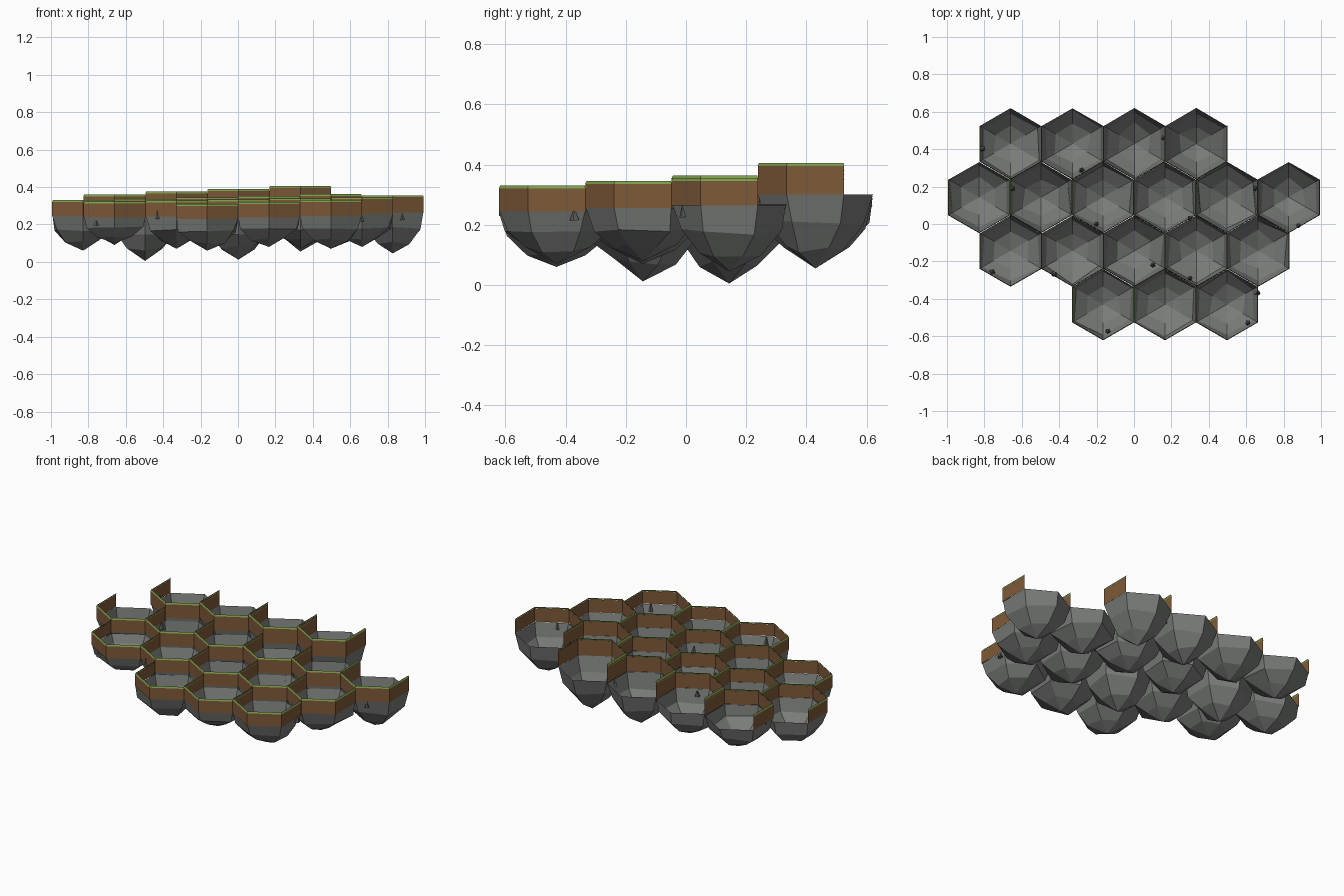
import bpy, bmesh, random
from math import sin, cos, pi, radians
from mathutils import Vector

if "Cube" in bpy.data.objects:
    bpy.data.objects.remove(bpy.data.objects["Cube"])

random.seed(7)
R = 0.191                      # hex corner radius
ROW = 1.5 * R


def material(name, rgb):
    m = bpy.data.materials.new(name)
    m.diffuse_color = (*rgb, 1)
    m.use_nodes = True
    m.node_tree.nodes["Principled BSDF"].inputs["Base Color"].default_value = m.diffuse_color
    return m


STONE = material("stone", (0.19, 0.20, 0.19))
DARK = material("dark_stone", (0.10, 0.105, 0.10))
EARTH = material("earth", (0.21, 0.10, 0.04))
GRASS = material("grass", (0.20, 0.33, 0.07))


def finish(name, bm, mat):
    me = bpy.data.meshes.new(name)
    bm.to_mesh(me)
    bm.free()
    me.materials.append(mat)
    ob = bpy.data.objects.new(name, me)
    bpy.context.collection.objects.link(ob)
    return ob


def corner(c, i, r, z):
    a = radians(30 + 60 * i)
    return Vector((c[0] + r * cos(a), c[1] + r * sin(a), z))


# Open wall band over the west, south-west, south-east and east sides
def band(name, c, z0, z1, r0, r1, mat):
    bm = bmesh.new()
    rows = [[bm.verts.new(corner(c, i, r, z)) for i in range(2, 7)]
            for r, z in ((r0, z0), (r1, z1))]
    for i in range(4):
        bm.faces.new((rows[0][i], rows[0][i + 1], rows[1][i + 1], rows[1][i]))
    finish(name, bm, mat)


# Faceted, slightly irregular stone bowl ending in a point
def bowl(name, c, z, tip):
    bm = bmesh.new()
    d = z - tip
    rings = []
    for r, t, jr, jt in ((0.99, 0, 0.01, 0), (0.88, 0.40, 0.06, 0.05), (0.53, 0.73, 0.07, 0.05)):
        rings.append([bm.verts.new(corner(c, i, R * (r + random.uniform(-jr, jr)),
                                          z - d * (t + random.uniform(-jt, jt))))
                      for i in range(6)])
    for a, b in zip(rings, rings[1:]):
        for i in range(6):
            j = (i + 1) % 6
            bm.faces.new((a[i], b[i], b[j], a[j]))
    point = bm.verts.new((c[0], c[1], tip))
    for i in range(6):
        bm.faces.new((rings[-1][i], point, rings[-1][(i + 1) % 6]))
    finish(name, bm, STONE)


# Rows: y, first x, tile tops, bowl tips
rows = [
    (1.5 * ROW, -0.66, (0.36, 0.375, 0.39, 0.405), (0.09, 0.08, 0.055, 0.055)),
    (0.5 * ROW, -0.828, (0.33, 0.337, 0.345, 0.352, 0.363, 0.356),
     (0.06, 0.005, 0.07, 0.085, 0.07, 0.045)),
    (-0.5 * ROW, -0.66, (0.322, 0.328, 0.333, 0.34, 0.345), (0.10, 0.07, 0.012, 0.07, 0.08)),
    (-1.5 * ROW, -0.165, (0.31, 0.32, 0.33), (0.06, 0.08, 0.07)),
]
for n, (y, x0, tops, tips) in enumerate(rows):
    for k, (top, tip) in enumerate(zip(tops, tips)):
        c = (x0 + k * 0.331, y)
        base = top * 0.74
        tag = f"{n}_{k}"
        band("earth_wall_" + tag, c, base, top - 0.010, R, R, EARTH)
        band("grass_edge_" + tag, c, top - 0.010, top, R + 0.001, R - 0.004, GRASS)
        bowl("stone_bowl_" + tag, c, base, tip)

# Small pointed rocks clinging to the sides
spots = [(-0.81, 0.40, 0.26), (-0.28, 0.29, 0.24), (-0.65, 0.19, 0.22), (0.65, 0.19, 0.24),
         (-0.20, 0.0, 0.22), (0.30, 0.03, 0.22), (0.88, -0.01, 0.225), (-0.76, -0.26, 0.195),
         (-0.43, -0.27, 0.23), (0.10, -0.22, 0.21), (0.30, -0.29, 0.21), (0.66, -0.37, 0.215),
         (-0.14, -0.575, 0.19), (0.61, -0.53, 0.21), (0.16, 0.46, 0.25)]
for n, p in enumerate(spots):
    bm = bmesh.new()
    h = random.uniform(0.03, 0.045)
    bmesh.ops.create_cone(bm, cap_ends=True, segments=5, depth=h,
                          radius1=random.uniform(0.013, 0.018), radius2=0.003)
    rock = finish(f"small_rock_{n}", bm, DARK)
    rock.location = (p[0], p[1], p[2] + h / 2)
    rock.rotation_euler = (random.uniform(-0.15, 0.15), random.uniform(-0.15, 0.15),
                           random.uniform(0, pi))
